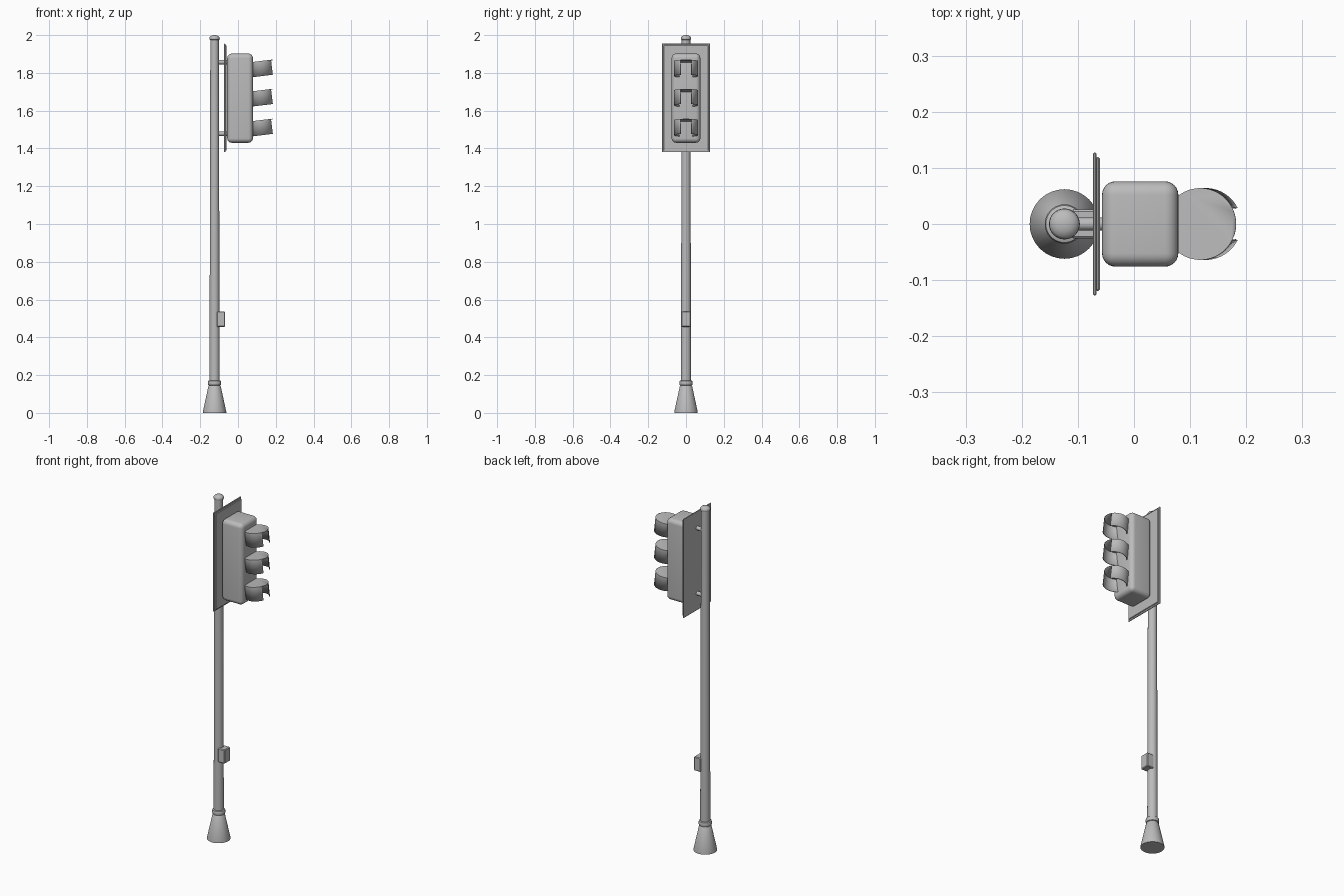
import bpy, bmesh, math
from mathutils import Matrix

cube = bpy.data.objects.get("Cube")
if cube:
    bpy.data.objects.remove(cube, do_unlink=True)

# Single painted-metal colour
GREY = (0.5, 0.5, 0.5, 1.0)
metal = bpy.data.materials.new("grey metal")
metal.use_nodes = True
metal.diffuse_color = GREY
metal.node_tree.nodes["Principled BSDF"].inputs["Base Color"].default_value = GREY

POLE_X = -0.124


def add_object(name, bm, angle=35):
    bmesh.ops.recalc_face_normals(bm, faces=bm.faces)
    mesh = bpy.data.meshes.new(name)
    bm.to_mesh(mesh)
    bm.free()
    mesh.materials.append(metal)
    obj = bpy.data.objects.new(name, mesh)
    bpy.context.collection.objects.link(obj)
    bpy.ops.object.select_all(action='DESELECT')
    obj.select_set(True)
    bpy.context.view_layer.objects.active = obj
    bpy.ops.object.shade_smooth_by_angle(angle=math.radians(angle))
    return obj


def box(name, lo, hi, bevel, segments=1):
    bm = bmesh.new()
    bmesh.ops.create_cube(bm, size=1)
    for v in bm.verts:
        v.co = [(a + b) / 2 + c * (b - a) for a, b, c in zip(lo, hi, v.co)]
    bmesh.ops.bevel(bm, geom=bm.edges[:], offset=bevel, segments=segments,
                    profile=0.5, affect='EDGES', clamp_overlap=True)
    return add_object(name, bm)


def lathe(name, profile, sides=32):
    """Spin (radius, z) points around the pole axis; both ends are closed."""
    bm = bmesh.new()
    rings = []
    for r, z in profile:
        rings.append([bm.verts.new((POLE_X + r * math.cos(t), r * math.sin(t), z))
                      for t in (2 * math.pi * i / sides for i in range(sides))])
    for a, b in zip(rings, rings[1:]):
        for i in range(sides):
            j = (i + 1) % sides
            bm.faces.new((a[i], a[j], b[j], b[i]))
    bm.faces.new(rings[0])
    bm.faces.new(rings[-1])
    return add_object(name, bm)


def visor(name, z):
    """Drum hood with a closed top, open bottom and a slot at the front."""
    radius, half_height, sides = 0.064, 0.04, 48
    slot = math.asin(0.029 / radius)
    bm = bmesh.new()
    # Wall runs from one slot edge around the back to the other
    angles = [slot + (2 * math.pi - 2 * slot) * i / sides for i in range(sides + 1)]
    # Extra points carry the lid across the slot
    lid = [-slot + 2 * slot * i / 8 for i in range(1, 8)]

    def ring(values, h):
        return [bm.verts.new((radius * math.cos(t), radius * math.sin(t), h)) for t in values]

    top, low = ring(angles, half_height), ring(angles, -half_height)
    for i in range(sides):
        bm.faces.new((low[i], low[i + 1], top[i + 1], top[i]))
    bm.faces.new(top + ring(lid, half_height))
    bm.transform(Matrix.Translation((0.123, 0, z)) @ Matrix.Rotation(math.radians(-7), 4, 'Y'))
    obj = add_object(name, bm)
    shell = obj.modifiers.new("thickness", 'SOLIDIFY')
    shell.thickness = 0.004
    shell.offset = -1
    return obj


# Pole, foot and cap
lathe("base_foot", [(0.062, 0), (0.062, 0.006), (0.033, 0.14), (0.028, 0.146)])
lathe("base_collar", [(0.028, 0.144), (0.033, 0.147), (0.035, 0.153),
                      (0.035, 0.164), (0.033, 0.17), (0.026, 0.173)])
lathe("pole", [(0.027, 0.14), (0.0225, 1.985)])
lathe("pole_cap", [(0.022, 1.974), (0.026, 1.976), (0.0275, 1.981), (0.0265, 1.988),
                   (0.022, 1.994), (0.014, 1.998), (0.005, 2.0)])

# Push button box on the pole
box("button_box", (-0.112, -0.026, 0.456), (-0.068, 0.026, 0.537), 0.004)

# Back plate with a raised panel
box("back_plate", (-0.073, -0.127, 1.38), (-0.067, 0.127, 1.955), 0.0015)
box("back_plate_panel", (-0.068, -0.119, 1.388), (-0.061, 0.119, 1.947), 0.002)

# Signal housing
box("signal_housing", (-0.057, -0.076, 1.43), (0.079, 0.076, 1.902), 0.024, 6)

# Mounting rods from pole to housing
for label, z in (("upper", 1.857), ("lower", 1.478)):
    bm = bmesh.new()
    bmesh.ops.create_cone(bm, cap_ends=True, segments=20, radius1=0.0115, radius2=0.0115,
                          depth=0.08, matrix=Matrix.Translation((-0.09, 0, z))
                          @ Matrix.Rotation(math.pi / 2, 4, 'Y'))
    add_object(label + "_mounting_rod", bm)

# Three signal hoods
for label, z in (("top", 1.823), ("middle", 1.668), ("bottom", 1.51)):
    visor(label + "_visor", z)
